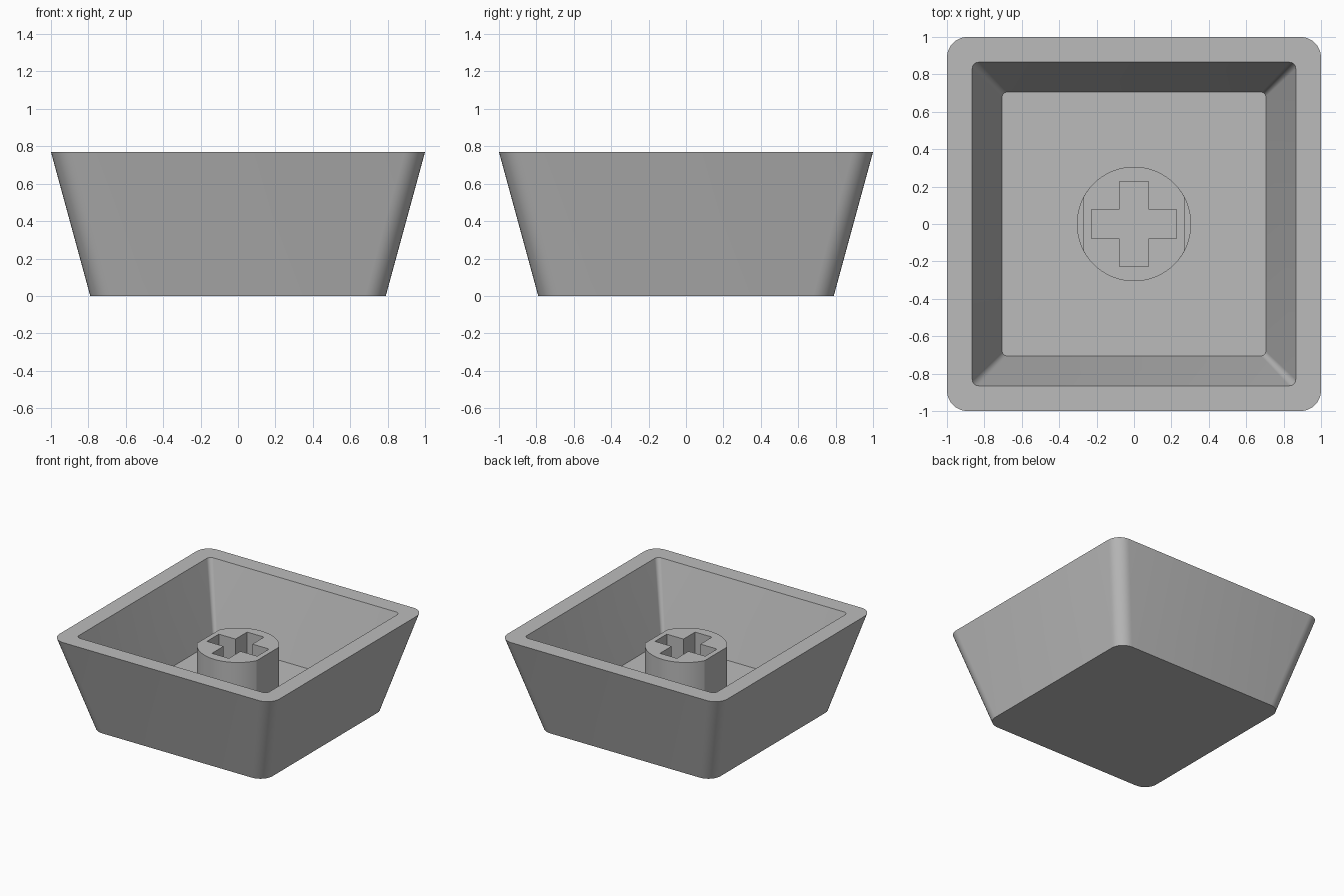
import bpy
import bmesh
from math import cos, sin, pi, acos

cube = bpy.data.objects.get("Cube")
if cube:
    bpy.data.objects.remove(cube)

grey = bpy.data.materials.new("plain grey")
grey.use_nodes = True
colour = (0.5, 0.5, 0.5, 1)
grey.diffuse_color = colour
grey.node_tree.nodes["Principled BSDF"].inputs["Base Color"].default_value = colour

FLOOR = 0.18


def finish(name, bm):
    bmesh.ops.recalc_face_normals(bm, faces=bm.faces)
    mesh = bpy.data.meshes.new(name)
    bm.to_mesh(mesh)
    bm.free()
    mesh.materials.append(grey)
    obj = bpy.data.objects.new(name, mesh)
    bpy.context.collection.objects.link(obj)
    bpy.ops.object.select_all(action="DESELECT")
    obj.select_set(True)
    bpy.context.view_layer.objects.active = obj
    bpy.ops.object.shade_smooth_by_angle(angle=pi / 6)


def rounded_square(bm, half, radius, z, steps=8):
    """Ring of vertices around a square with rounded corners."""
    ring = []
    for corner, (sx, sy) in enumerate([(1, 1), (-1, 1), (-1, -1), (1, -1)]):
        for i in range(steps + 1):
            a = (corner + i / steps) * pi / 2
            ring.append(bm.verts.new((sx * (half - radius) + radius * cos(a),
                                      sy * (half - radius) + radius * sin(a), z)))
    return ring


# Tapered tray: outer wall, flat rim, inner wall and floor
bm = bmesh.new()
rings = [rounded_square(bm, *r) for r in (
    (0.79, 0.11, 0), (1, 0.11, 0.77), (0.865, 0.035, 0.77), (0.705, 0.025, FLOOR))]
for low, high in zip(rings, rings[1:]):
    for i in range(len(low)):
        j = (i + 1) % len(low)
        bm.faces.new((low[i], low[j], high[j], high[i]))
bm.faces.new(rings[0])
bm.faces.new(rings[-1])
finish("shell", bm)


def cross_outline(arm=0.228, half=0.077):
    quarter = [(arm, -half), (arm, half), (half, half)]
    points = []
    for _ in range(4):
        points += quarter
        quarter = [(-y, x) for x, y in quarter]
    return points


def round_outline(radius, flat, steps=32):
    """Circle cut by two flats at x = +flat and x = -flat."""
    start = acos(flat / radius)
    arc = [start + (pi - 2 * start) * i / steps for i in range(steps + 1)]
    return [(radius * cos(a + turn), radius * sin(a + turn))
            for turn in (0, pi) for a in arc]


def socket(name, outline, top):
    """Upright prism with a cross-shaped hole reaching the floor."""
    bm = bmesh.new()
    edges = []
    for points in (outline, cross_outline()):
        verts = [bm.verts.new((x, y, top)) for x, y in points]
        edges += [bm.edges.new((verts[i - 1], verts[i])) for i in range(len(verts))]
    bmesh.ops.triangle_fill(bm, use_beauty=True, edges=edges, normal=(0, 0, 1))
    walls = bmesh.ops.extrude_edge_only(bm, edges=edges)["geom"]
    for v in walls:
        if isinstance(v, bmesh.types.BMVert):
            v.co.z = FLOOR
    finish(name, bm)


# Central stem with side flats, standing on a low round foot
socket("stem", round_outline(0.306, 0.27), 0.605)
socket("stem_foot", round_outline(0.306, 0.3059), FLOOR + 0.01)
